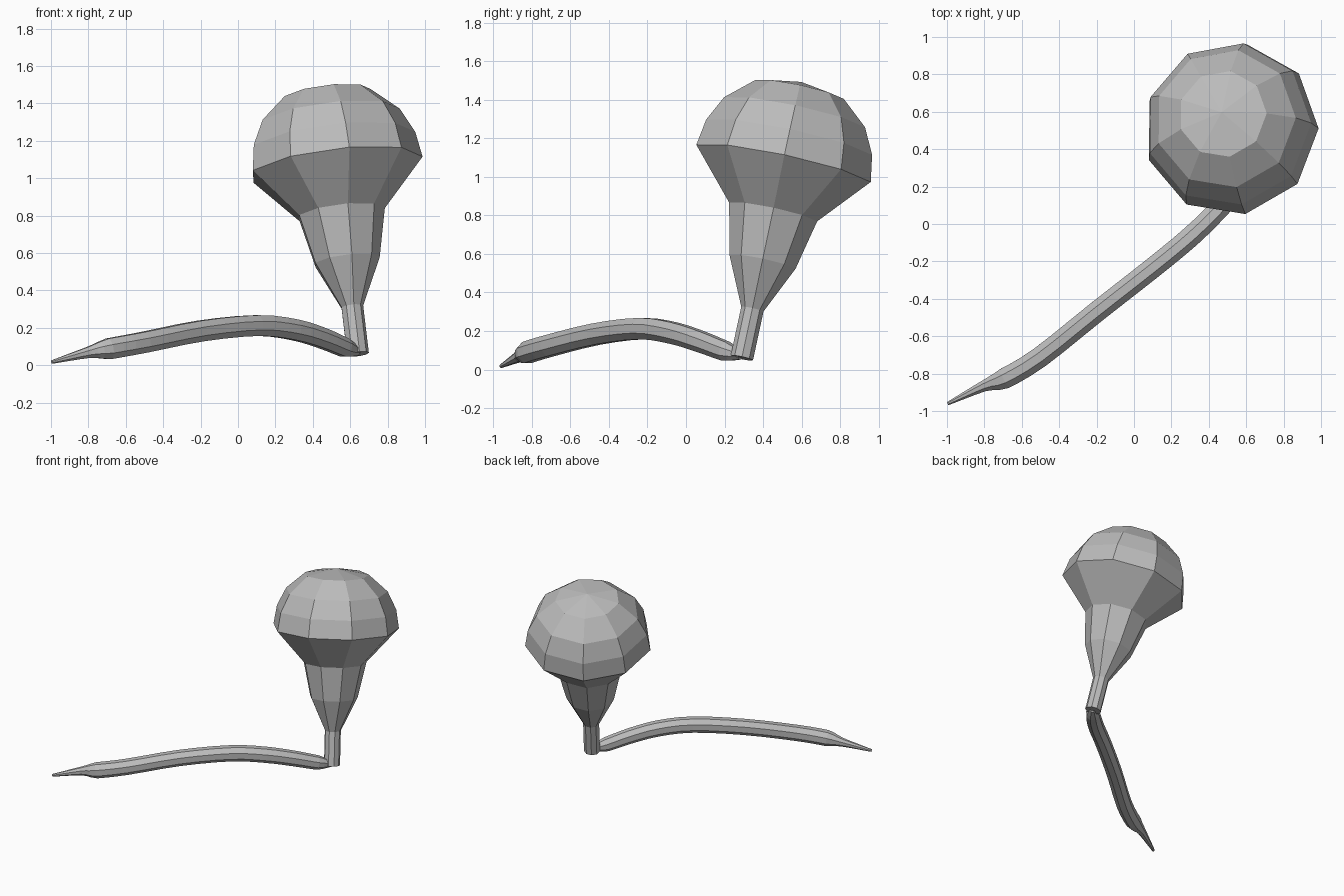
import bpy, bmesh, math
from mathutils import Vector

cube = bpy.data.objects.get("Cube")
if cube:
    bpy.data.objects.remove(cube, do_unlink=True)

grey = bpy.data.materials.new("plain grey")
grey.use_nodes = True
colour = (0.5, 0.5, 0.5, 1)
grey.diffuse_color = colour
grey.node_tree.nodes["Principled BSDF"].inputs["Base Color"].default_value = colour


def skin(name, rings):
    """Bridge rings of points into a flat shaded body with closed ends."""
    bm = bmesh.new()
    loops = [[bm.verts.new(p) for p in ring] for ring in rings]
    n = len(loops[0])
    for a, b in zip(loops, loops[1:]):
        for i in range(n):
            j = (i + 1) % n
            bm.faces.new((a[i], a[j], b[j], b[i]))
    bm.faces.new(loops[0][::-1])
    bm.faces.new(loops[-1])
    bmesh.ops.remove_doubles(bm, verts=bm.verts, dist=0.0005)
    bmesh.ops.recalc_face_normals(bm, faces=bm.faces)
    mesh = bpy.data.meshes.new(name)
    bm.to_mesh(mesh)
    bm.free()
    mesh.materials.append(grey)
    obj = bpy.data.objects.new(name, mesh)
    bpy.context.collection.objects.link(obj)
    return obj


def circle(sides, radius, centre, u, v, phase=0.0):
    return [centre + radius * (u * math.cos(a) + v * math.sin(a))
            for a in (phase + math.tau * i / sides for i in range(sides))]


# Leaning bulb: a nine-sided lathe of (distance along axis, radius)
base = Vector((0.64, 0.29, 0.06))
axis = Vector((-0.12, 0.215, 1)).normalized()
turn = Vector((0, 0, 1)).rotation_difference(axis)
side, back = turn @ Vector((1, 0, 0)), turn @ Vector((0, 1, 0))
profile = [(0, 0.06), (0.26, 0.06), (0.51, 0.178), (0.775, 0.237),
           (1.03, 0.47), (1.17, 0.447), (1.305, 0.38), (1.43, 0.238),
           (1.475, 0.0001)]
skin("bulb_and_stem", [circle(9, r, base + axis * t, side, back)
                       for t, r in profile])

# Arched root: (x, y, z, radius) from the pointed tip to the stem
path = [(-0.995, -0.96, 0.017, 0.01), (-0.8, -0.865, 0.068, 0.032),
        (-0.69, -0.825, 0.088, 0.06), (-0.5, -0.71, 0.123, 0.06),
        (-0.2, -0.47, 0.183, 0.06), (0.1, -0.235, 0.212, 0.06),
        (0.3, -0.07, 0.19, 0.06), (0.45, 0.075, 0.145, 0.058),
        (0.57, 0.205, 0.095, 0.054), (0.64, 0.285, 0.075, 0.025)]
knots = [Vector(p) for p in path]
knots = [2 * knots[0] - knots[1]] + knots + [2 * knots[-1] - knots[-2]]

# Smooth the centre line, keeping the thickness linear between knots
centres = []
for a, b, c, d in zip(knots, knots[1:], knots[2:], knots[3:]):
    for k in range(3):
        t = k / 3
        p = 0.5 * (2 * b + (c - a) * t + (2 * a - 5 * b + 4 * c - d) * t * t
                   + (3 * b - a - 3 * c + d) * t ** 3)
        p.w = b.w + (c.w - b.w) * t
        centres.append(p)
centres.append(knots[-2])

rings = []
for i, p in enumerate(centres):
    ahead = centres[min(i + 1, len(centres) - 1)] - centres[max(i - 1, 0)]
    tangent = ahead.to_3d().normalized()
    across = tangent.cross(Vector((0, 0, 1))).normalized()
    up = across.cross(tangent)
    rings.append(circle(8, p.w, p.to_3d(), across, up, math.pi / 8))
skin("arched_root", rings)
